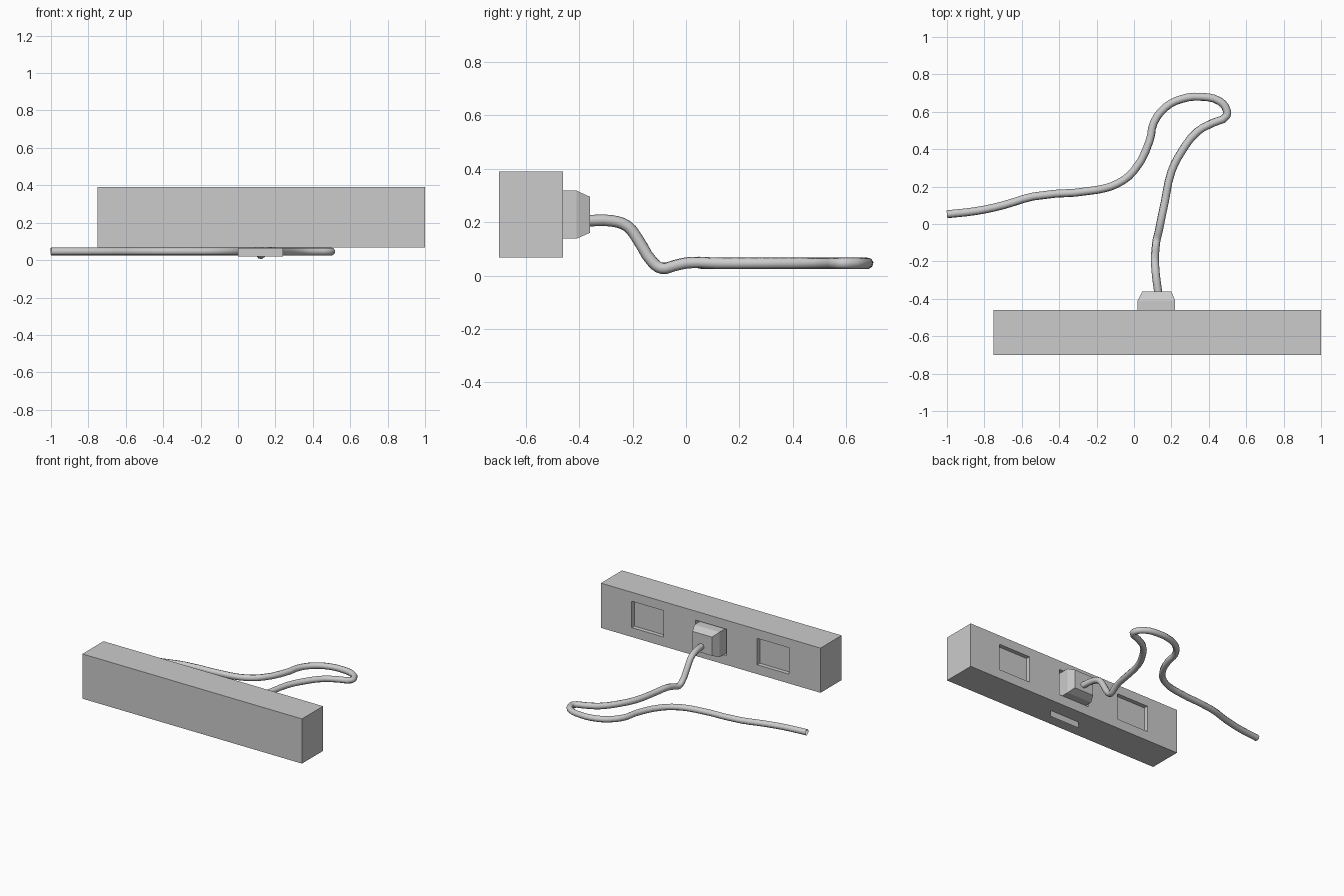
import bpy, bmesh
from mathutils import Vector

if "Cube" in bpy.data.objects:
    bpy.data.objects.remove(bpy.data.objects["Cube"])

X0, X1, Y0, Y1, Z0, Z1 = -0.75, 1.0, -0.70, -0.46, 0.068, 0.39
PZ = (0.135, 0.325)                                   # socket height range
SOCKETS = [(-0.50, -0.245), (0.0, 0.245), (0.50, 0.755)]
DEPTH = 0.03


def add_object(name, bm):
    mesh = bpy.data.meshes.new(name)
    bmesh.ops.recalc_face_normals(bm, faces=bm.faces)
    bm.to_mesh(mesh)
    bm.free()
    obj = bpy.data.objects.new(name, mesh)
    bpy.context.collection.objects.link(obj)
    return obj


# Long housing block with three sockets recessed in the back face
bm = bmesh.new()
bmesh.ops.create_cube(bm, size=1)
for v in bm.verts:
    v.co = Vector(((X0 + X1) / 2 + v.co.x * (X1 - X0),
                   (Y0 + Y1) / 2 + v.co.y * (Y1 - Y0),
                   (Z0 + Z1) / 2 + v.co.z * (Z1 - Z0)))
cuts = [((x, 0, 0), (1, 0, 0)) for s in SOCKETS for x in s]
cuts += [((0, 0, z), (0, 0, 1)) for z in PZ]
for co, no in cuts:
    bmesh.ops.bisect_plane(bm, geom=bm.verts[:] + bm.edges[:] + bm.faces[:],
                           plane_co=co, plane_no=no)
pockets = []
for f in bm.faces:
    c = f.calc_center_median()
    if c.y > Y1 - 1e-4 and PZ[0] < c.z < PZ[1] and any(a < c.x < b for a, b in SOCKETS):
        pockets.append(f)
inner = bmesh.ops.extrude_discrete_faces(bm, faces=pockets)["faces"]
for f in inner:
    bmesh.ops.translate(bm, verts=f.verts, vec=(0, -DEPTH, 0))
bmesh.ops.dissolve_limit(bm, angle_limit=0.01, verts=bm.verts[:], edges=bm.edges[:])
add_object("housing", bm)

# Plug with tapered end: lofted rectangles along y
bm = bmesh.new()
rings = []
for y, xa, xb, za, zb in [(Y1 - DEPTH, 0.02, 0.22, 0.138, 0.318),
                          (-0.41, 0.02, 0.22, 0.138, 0.318),
                          (-0.36, 0.045, 0.20, 0.16, 0.295)]:
    rings.append([bm.verts.new(p) for p in
                  ((xa, y, za), (xb, y, za), (xb, y, zb), (xa, y, zb))])
for a, b in zip(rings, rings[1:]):
    for i in range(4):
        j = (i + 1) % 4
        bm.faces.new((a[i], a[j], b[j], b[i]))
bm.faces.new(rings[0])
bm.faces.new(rings[-1])
add_object("plug", bm)

# Paper-thin tab hanging under the housing
bm = bmesh.new()
bm.faces.new([bm.verts.new((x, -0.56, z)) for x, z in
              ((0, 0.02), (0.24, 0.02), (0.24, 0.064), (0, 0.064))])
add_object("bottom_tab", bm)

# Cable: leaves the plug, drops to the ground, loops and runs out to the left
drop = [(0.13, -0.37, 0.205), (0.118, -0.28, 0.205), (0.113, -0.22, 0.185),
        (0.112, -0.18, 0.135), (0.116, -0.125, 0.05), (0.12, -0.09, 0.027),
        (0.132, -0.04, 0.038), (0.142, 0.01, 0.048)]
ground = [(0.165, 0.12), (0.2, 0.28), (0.25, 0.38), (0.34, 0.495), (0.42, 0.54),
          (0.495, 0.578), (0.495, 0.61), (0.46, 0.655), (0.36, 0.68),
          (0.25, 0.667), (0.17, 0.625), (0.105, 0.54), (0.085, 0.45), (0.0, 0.285),
          (-0.09, 0.215), (-0.2, 0.182), (-0.54, 0.147), (-0.70, 0.1),
          (-0.84, 0.07), (-1.0, 0.052)]
path = drop + [(x, y, 0.046) for x, y in ground]
curve = bpy.data.curves.new("cable", "CURVE")
curve.dimensions = "3D"
curve.bevel_depth = 0.0215
curve.bevel_resolution = 2
curve.resolution_u = 3
spline = curve.splines.new("BEZIER")
spline.bezier_points.add(len(path) - 1)
for bp, co in zip(spline.bezier_points, path):
    bp.co = co
    bp.handle_left_type = bp.handle_right_type = "AUTO"
bpy.context.collection.objects.link(bpy.data.objects.new("cable", curve))
